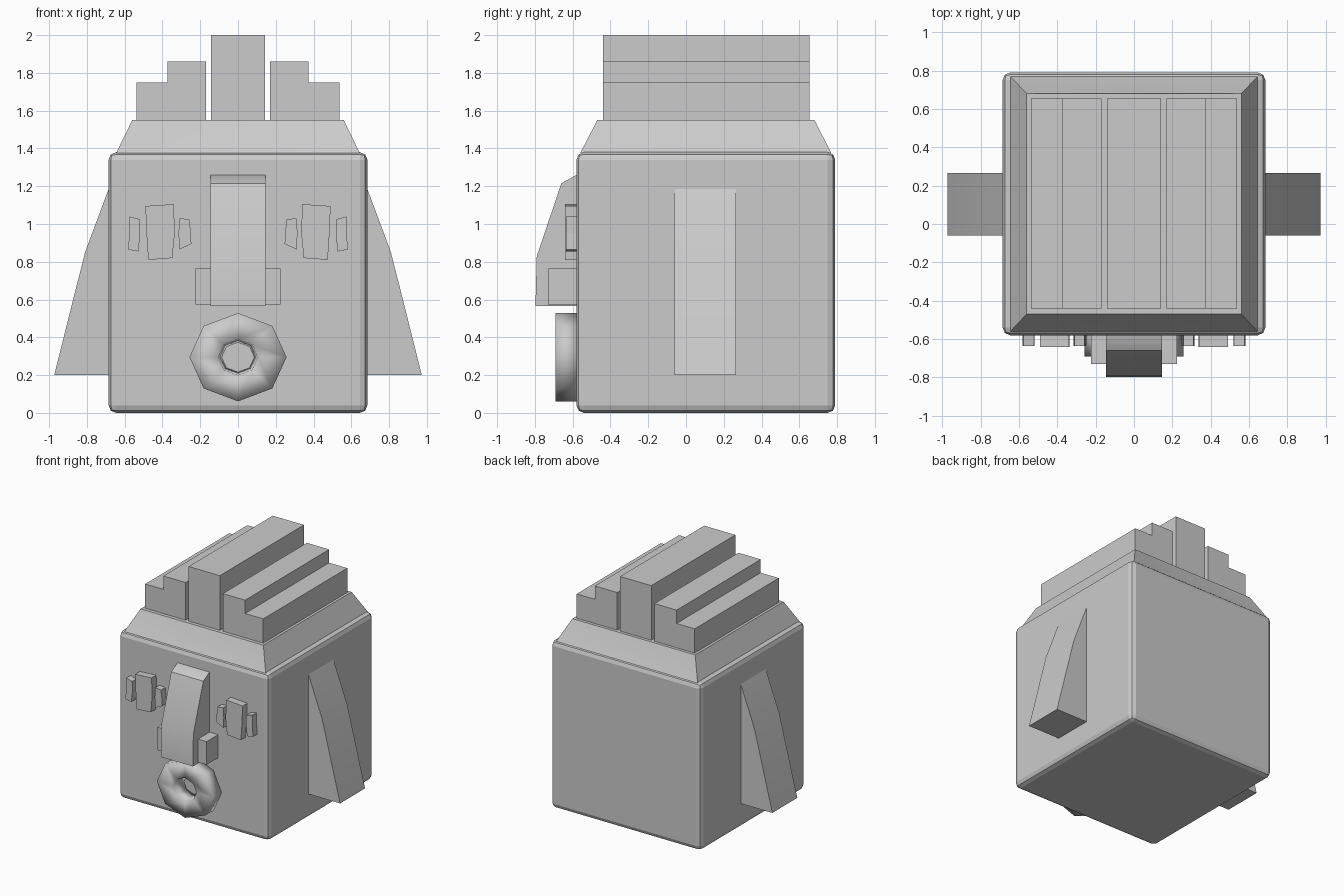
import bpy, bmesh, math

if "Cube" in bpy.data.objects:
    bpy.data.objects.remove(bpy.data.objects["Cube"])


def finish(name, bm, smooth=None):
    bmesh.ops.recalc_face_normals(bm, faces=bm.faces)
    mesh = bpy.data.meshes.new(name)
    bm.to_mesh(mesh)
    bm.free()
    ob = bpy.data.objects.new(name, mesh)
    bpy.context.collection.objects.link(ob)
    if smooth is not None:
        bpy.ops.object.select_all(action='DESELECT')
        ob.select_set(True)
        bpy.context.view_layer.objects.active = ob
        bpy.ops.object.shade_smooth_by_angle(angle=math.radians(smooth))
    return ob


def prism(name, profile, axis, a, b, smooth=None):
    """Extrude a 2D profile along x (profile = y,z) or y (profile = x,z)."""
    bm = bmesh.new()
    place = (lambda p, t: (t, p[0], p[1])) if axis == 'x' else (lambda p, t: (p[0], t, p[1]))
    r1 = [bm.verts.new(place(p, a)) for p in profile]
    r2 = [bm.verts.new(place(p, b)) for p in profile]
    n = len(profile)
    bm.faces.new(r1)
    bm.faces.new(r2[::-1])
    for i in range(n):
        j = (i + 1) % n
        bm.faces.new((r1[i], r1[j], r2[j], r2[i]))
    return finish(name, bm, smooth)


def rect(u0, u1, v0, v1):
    return [(u0, v0), (u1, v0), (u1, v1), (u0, v1)]


def pair(name, profile, a, b, smooth=None):
    """Left and right copies of an x,z profile."""
    for s, side in ((1, "right"), (-1, "left")):
        prism(f"{name}_{side}", [(s * x, z) for x, z in profile], 'y', a, b, smooth)


# Head block with bevelled edges
head = prism("head", rect(-0.685, 0.685, 0, 1.38), 'y', -0.58, 0.79)
bev = head.modifiers.new("bevel", 'BEVEL')
bev.width = 0.04
bev.segments = 2

# Sloped scalp, front and back dented slightly at the middle
bm = bmesh.new()
low = [bm.verts.new((x, y, 1.375)) for x, y in
       ((-0.645, -0.56), (0.645, -0.56), (0.645, 0.77), (-0.645, 0.77))]
top = [bm.verts.new((x, y, 1.55)) for x, y in
       ((-0.56, -0.47), (0.56, -0.47), (0.56, 0.68), (-0.56, 0.68))]
bm.faces.new(low[::-1])
bm.faces.new(top)
for i, j, y in ((0, 1, -0.485), (2, 3, 0.695)):
    mid = bm.verts.new((0, y, 1.46))
    ring = [low[i], low[j], top[j], top[i]]
    for k in range(4):
        bm.faces.new((ring[k], ring[(k + 1) % 4], mid))
for i, j in ((1, 2), (3, 0)):
    bm.faces.new((low[i], low[j], top[j], top[i]))
finish("scalp", bm, 40)

# Stepped hair ridges
prism("hair_ridge_centre", rect(-0.142, 0.142, 1.54, 2.0), 'y', -0.44, 0.655)
pair("hair_ridge_middle", rect(0.17, 0.373, 1.54, 1.86), -0.44, 0.655)
pair("hair_ridge_outer", rect(0.373, 0.538, 1.54, 1.75), -0.44, 0.655)

# Ears
pair("ear", [(0.66, 0.2), (0.973, 0.2), (0.81, 0.85), (0.685, 1.185), (0.66, 1.185)],
     -0.06, 0.265, 40)

# Nose and nostrils
prism("nose", [(-0.56, 1.26), (-0.58, 1.26), (-0.66, 1.215), (-0.79, 0.83),
               (-0.797, 0.565), (-0.56, 0.565)], 'x', -0.146, 0.146, 40)
pair("nostril", rect(0.13, 0.225, 0.575, 0.765), -0.73, -0.56)

# Eyes: pupil between two slivers of white
pair("pupil", [(0.475, 0.81), (0.485, 0.96), (0.49, 1.095), (0.34, 1.105),
               (0.335, 0.95), (0.348, 0.82)], -0.64, -0.56)
pair("eye_outer", [(0.582, 0.865), (0.575, 0.95), (0.575, 1.04), (0.52, 1.025),
                   (0.518, 0.94), (0.528, 0.855)], -0.635, -0.56)
pair("eye_inner", [(0.31, 0.865), (0.315, 0.95), (0.31, 1.03), (0.258, 1.025),
                   (0.25, 0.96), (0.247, 0.895)], -0.635, -0.56)

# Round open mouth: eight-sided ring with a box section
bm = bmesh.new()
section = [(0.257, -0.57), (0.257, -0.69), (0.105, -0.69), (0.085, -0.57)]
rings = []
for i in range(8):
    a = math.tau * i / 8
    rings.append([bm.verts.new((r * math.cos(a), y, 0.295 + r * 0.91 * math.sin(a)))
                  for r, y in section])
for i in range(8):
    p, q = rings[i], rings[(i + 1) % 8]
    for k in range(4):
        m = (k + 1) % 4
        bm.faces.new((p[k], p[m], q[m], q[k]))
finish("mouth", bm, 120)
